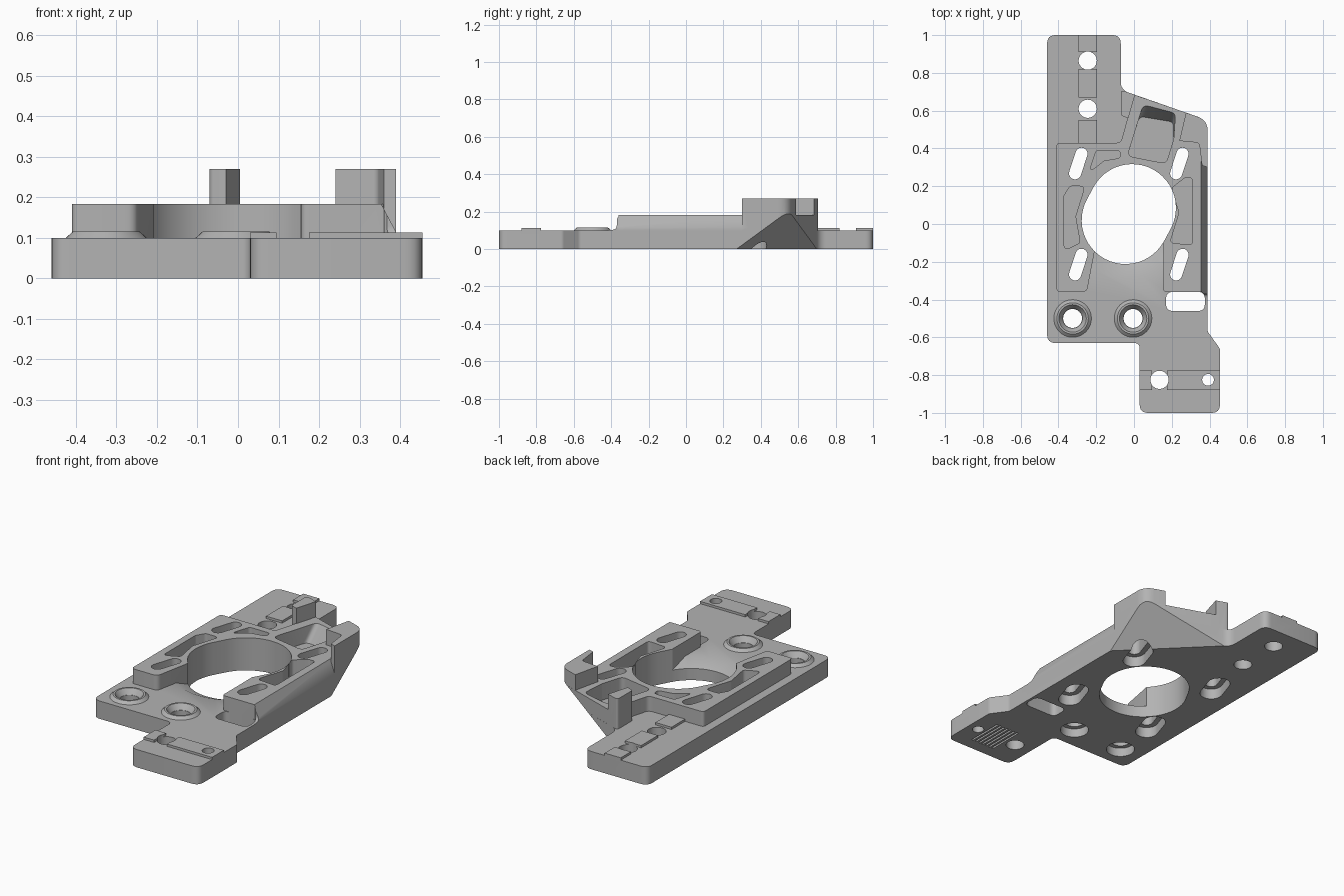
import bpy, bmesh, math
from mathutils import Vector

if "Cube" in bpy.data.objects:
    bpy.data.objects.remove(bpy.data.objects["Cube"])

grey = bpy.data.materials.new("machined grey")
grey.use_nodes = True
grey.diffuse_color = (0.45, 0.45, 0.45, 1)
grey.node_tree.nodes["Principled BSDF"].inputs["Base Color"].default_value = (0.45, 0.45, 0.45, 1)


def rounded(pts, r, steps=6):
    """Round polygon corners; a point may carry its own radius as third value."""
    out, n = [], len(pts)
    for i, q in enumerate(pts):
        p = Vector(q[:2])
        a, b = Vector(pts[i - 1][:2]) - p, Vector(pts[(i + 1) % n][:2]) - p
        rad = q[2] if len(q) > 2 else r
        if rad == 0:
            out.append(p)
            continue
        t = min(rad / math.tan(a.angle(b) / 2), a.length * 0.48, b.length * 0.48)
        s, e = p + a.normalized() * t, p + b.normalized() * t
        for k in range(steps + 1):
            f = k / steps
            out.append(s * (1 - f) ** 2 + p * 2 * f * (1 - f) + e * f * f)
    return out


def loft(name, low, high, z0, z1, place=lambda x, y, z: (x, y, z)):
    """Closed solid between two outlines of equal length."""
    bm = bmesh.new()
    rings = [[bm.verts.new(place(p[0], p[1], z)) for p in ring] for ring, z in ((low, z0), (high, z1))]
    n = len(low)
    bm.faces.new(rings[0][::-1])
    bm.faces.new(rings[1])
    for i in range(n):
        j = (i + 1) % n
        bm.faces.new((rings[0][i], rings[0][j], rings[1][j], rings[1][i]))
    bmesh.ops.recalc_face_normals(bm, faces=bm.faces)
    mesh = bpy.data.meshes.new(name)
    bm.to_mesh(mesh)
    bm.free()
    mesh.materials.append(grey)
    obj = bpy.data.objects.new(name, mesh)
    bpy.context.collection.objects.link(obj)
    return obj


def prism(name, pts, z0, z1, r=0.0):
    ring = rounded(pts, r)
    return loft(name, ring, ring, z0, z1)


def box(name, x0, x1, y0, y1, z0, z1, r=0.0):
    return prism(name, [(x0, y0), (x1, y0), (x1, y1), (x0, y1)], z0, z1, r)


def capsule(a, b, r, steps=24):
    """Outline around two points, used for round holes and slots."""
    a, b = Vector(a), Vector(b)
    d = b - a
    base = math.atan2(d.y, d.x) - math.pi / 2
    out = []
    for c, start in ((b, base), (a, base + math.pi)):
        for k in range(steps + 1):
            t = start + math.pi * (k + 0.001) / (steps + 0.002)
            out.append(c + Vector((math.cos(t), math.sin(t))) * r)
    return out


def disc(x, y, r, steps=40):
    return [(x + r * math.cos(math.tau * k / steps), y + r * math.sin(math.tau * k / steps)) for k in range(steps)]


def combine(target, tool, operation="DIFFERENCE"):
    mod = target.modifiers.new("part", "BOOLEAN")
    mod.operation, mod.object, mod.solver = operation, tool, "EXACT"
    bpy.context.view_layer.objects.active = target
    bpy.ops.object.modifier_apply(modifier=mod.name)
    bpy.data.objects.remove(tool)


# Base plate with rear arm and front foot
outline = [(-0.46, -0.63), (0.03, -0.63, 0.03), (0.03, -1), (0.455, -1), (0.455, -0.66, 0.03),
           (0.39, -0.57, 0.03), (0.39, 0.55, 0.08), (-0.07, 0.71, 0.06), (-0.07, 1), (-0.46, 1)]
body = prism("mounting_plate", outline, 0, 0.1, 0.045)

# Sloped lip in front of the central opening
centres = ((-0.045, 0.02), (-0.01, 0.085))
combine(body, loft("lip_cut", capsule(*centres, 0.22), capsule(*centres, 0.31), 0.06, 0.101))

# Raised block, with two legs pointing forward
block = [(-0.41, -0.36, 0.02), (-0.25, -0.36, 0.03), (-0.2, -0.1), (0.155, -0.1), (0.155, -0.36, 0.02),
         (0.39, -0.36), (0.39, 0.55, 0.08), (0.0, 0.685), (-0.07, 0.43, 0.03), (-0.41, 0.43, 0.02)]
combine(body, prism("raised_block", block, 0.05, 0.183), "UNION")

# Curved web ahead of the right leg
web = rounded([(-0.42, 0.09), (-0.42, 0.1), (-0.37, 0.105, 0.05), (-0.37, 0.183), (-0.34, 0.183), (-0.34, 0.09)], 0)
combine(body, loft("leg_web", web, web, 0.36, 0.39, lambda y, z, x: (x, y, z)), "UNION")

# Sloped right shoulder
shoulder = [(0.35, 0.19), (0.395, 0.105), (0.45, 0.105), (0.45, 0.19)]
combine(body, loft("shoulder_cut", shoulder, shoulder, -0.5, 0.33, lambda x, z, y: (x, y, z)))

# Two upright rear prongs
prongs = [[(0.24, 0.44), (0.345, 0.43, 0.02), (0.36, 0.31), (0.39, 0.3), (0.39, 0.55, 0.08), (0.275, 0.589)],
          [(-0.07, 0.575, 0.015), (-0.03, 0.56), (0.005, 0.684), (-0.07, 0.71, 0.015)]]
for pts in prongs:
    combine(body, prism("prong", pts, 0.05, 0.27), "UNION")

# Slanted underside at the rear right corner
under = [(0.452, -0.015), (0.467, 0), (0.66, 0.2), (1.1, 0.2), (1.1, -0.015)]
h = math.sqrt(0.5)
combine(body, loft("underside_cut", under, under, -0.523, 0.4,
                   lambda u, z, v: (h * (u + v), h * (u - v), z)))

# Central opening
hole = capsule(*centres, 0.232)
combine(body, loft("opening_cut", hole, hole, -0.1, 0.4))

# Weight-saving pockets
pockets = [[(-0.37, -0.14), (-0.285, -0.1), (-0.31, 0.04), (-0.26, 0.2), (-0.34, 0.2), (-0.37, 0.15)],
           [(0.19, -0.1), (0.31, -0.11), (0.31, 0.245), (0.27, 0.245), (0.2, 0.19), (0.24, 0.06)],
           [(-0.24, 0.27), (-0.16, 0.335), (-0.07, 0.35), (-0.075, 0.39), (-0.2, 0.39)]]
for pts in pockets:
    combine(body, prism("pocket_cut", pts, 0.09, 0.3, 0.02))
floor = [(-0.035, 0.36), (0.17, 0.32), (0.21, 0.45), (0.21, 0.54), (0.03, 0.57)]
rim = floor[:3] + [(0.22, 0.59), (0.05, 0.635)]
combine(body, loft("rear_pocket_cut", rounded(floor, 0.03), rounded(rim, 0.03), 0.09, 0.19))

# Slanted screw slots with wider recesses below
for x in (-0.295, 0.24):
    for y in (-0.215, 0.32):
        ends = ((x - 0.017, y - 0.052), (x + 0.017, y + 0.052))
        for r, top in ((0.032, 0.4), (0.06, 0.06)):
            ring = capsule(*ends, r, 10)
            combine(body, loft("slot_cut", ring, ring, -0.1, top))

# Wide slot near the front
combine(body, box("wide_slot_cut", 0.17, 0.375, -0.46, -0.36, -0.1, 0.3, 0.035))

# Conical bosses with countersunk holes
for x in (-0.325, -0.005):
    y = -0.5
    combine(body, loft("boss", disc(x, y, 0.105), disc(x, y, 0.083), 0.095, 0.115), "UNION")
    combine(body, loft("countersink_cut", disc(x, y, 0.052), disc(x, y, 0.073), 0.085, 0.1155))
    for r, top in ((0.05, 0.3), (0.075, 0.05)):
        combine(body, loft("boss_hole_cut", disc(x, y, r), disc(x, y, r), -0.1, top))

# Locating pads on the arm and the foot
for y0, y1 in ((0.42, 0.55), (0.67, 0.82), (0.91, 1)):
    combine(body, box("arm_pad", -0.295, -0.195, y0, y1, 0.09, 0.113), "UNION")
for x0, x1 in ((0.03, 0.095), (0.175, 0.455)):
    combine(body, box("foot_pad", x0, x1, -0.88, -0.775, 0.09, 0.113), "UNION")

# Round holes in the arm and the foot
for x, y, r in ((-0.245, 0.865, 0.048), (-0.245, 0.61, 0.048), (0.135, -0.825, 0.048), (0.392, -0.825, 0.031)):
    combine(body, loft("screw_hole_cut", disc(x, y, r), disc(x, y, r), -0.1, 0.3))

# Grip grooves under the foot
for i in range(7):
    x = 0.2 + i * 0.023
    combine(body, box("groove_cut", x, x + 0.011, -0.93, -0.72, -0.05, 0.012))

# Smooth shading with crisp edges
bpy.ops.object.select_all(action="DESELECT")
body.select_set(True)
bpy.context.view_layer.objects.active = body
bpy.ops.object.shade_smooth_by_angle(angle=math.radians(30))
